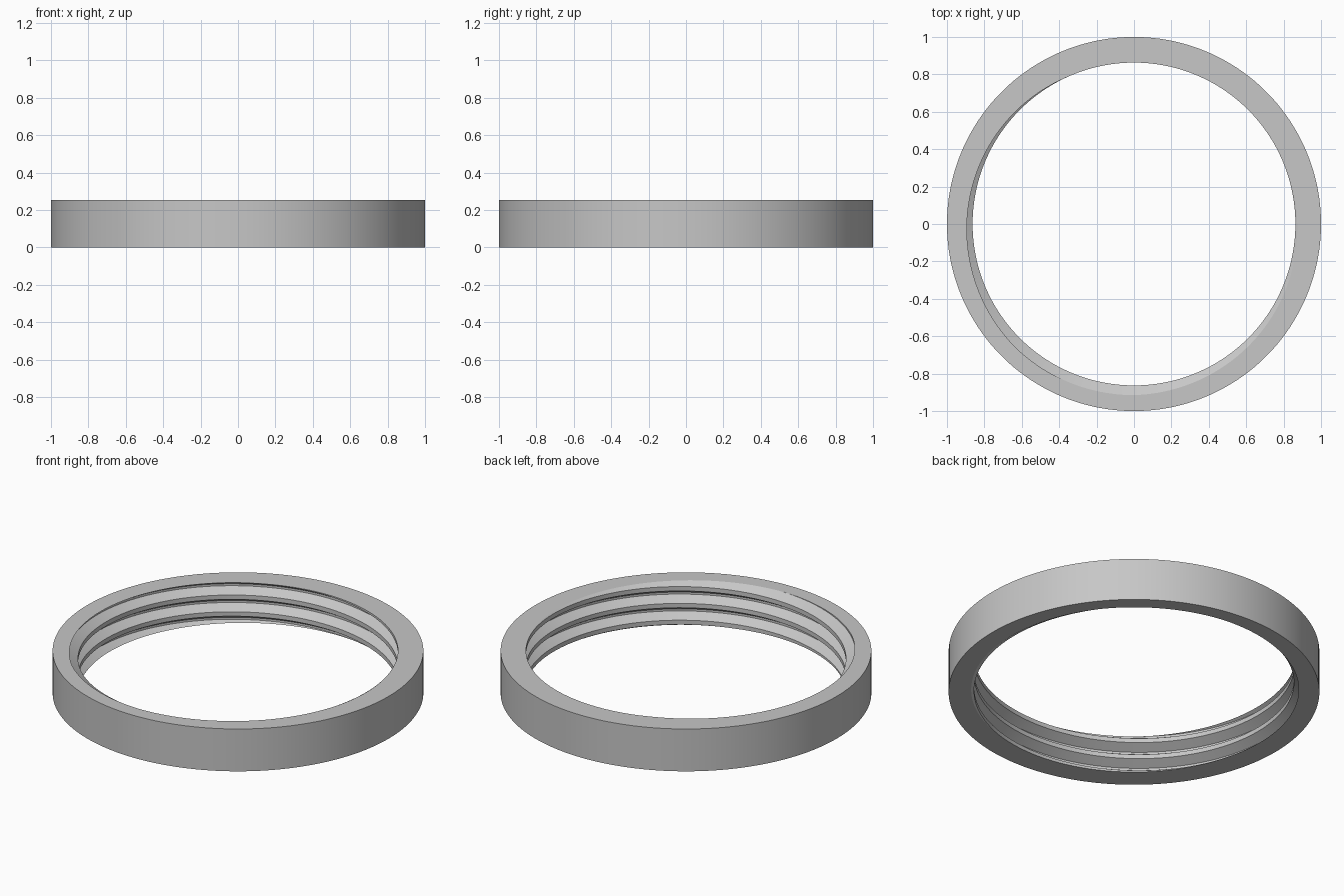
import bpy, bmesh, math

if "Cube" in bpy.data.objects:
    bpy.data.objects.remove(bpy.data.objects["Cube"], do_unlink=True)

# Ring and thread dimensions
HEIGHT, OUTER = 0.252, 1.0
CREST, ROOT = 0.863, 0.915
PITCH, SEGMENTS = 0.1, 180
# Thread profile over one pitch, going up: (fraction of pitch, radius)
PROFILE = [(0, CREST), (0.26, CREST), (0.57, ROOT), (0.69, ROOT)]
# The lower crest corner reaches the top rim at this angle
START = HEIGHT - PITCH * 115 / 360


def thread_radius(z, turn):
    """Inner radius at a height, for an angle given in turns."""
    t = ((z - START) / PITCH - turn) % 1
    corners = PROFILE + [(1, CREST)]
    for (t0, r0), (t1, r1) in zip(corners, corners[1:]):
        if t <= t1:
            return r0 + (r1 - r0) * (t - t0) / (t1 - t0)


def add_column(bm, turn):
    """Inner thread points, clipped at both rims, and the two outer points."""
    c, s = math.cos(turn * math.tau), math.sin(turn * math.tau)
    inner = []
    for k in range(-5, 3):
        for t, r in PROFILE:
            z = START + PITCH * (k + t + turn)
            if not 0 < z < HEIGHT:
                z = min(max(z, 0), HEIGHT)
                r = thread_radius(z, turn)
            inner.append(bm.verts.new((r * c, r * s, z)))
    outer = [bm.verts.new((OUTER * c, OUTER * s, z)) for z in (0, HEIGHT)]
    return inner, outer


# Threaded ring
bm = bmesh.new()
columns = [add_column(bm, i / SEGMENTS) for i in range(SEGMENTS)]
for i, (inner, outer) in enumerate(columns):
    next_inner, next_outer = columns[(i + 1) % SEGMENTS]
    if i == SEGMENTS - 1:
        # The helix climbs one pitch per turn, so the seam shifts by one profile
        step = len(PROFILE)
        next_inner = next_inner[step:] + next_inner[-1:] * step
    for a, b, c, d in zip(inner, inner[1:], next_inner[1:], next_inner):
        corners = list(dict.fromkeys((a, b, c, d)))
        if len(corners) > 2:
            bm.faces.new(corners)
    bm.faces.new((outer[0], inner[0], next_inner[0], next_outer[0]))
    bm.faces.new((inner[-1], outer[1], next_outer[1], next_inner[-1]))
    bm.faces.new((outer[1], outer[0], next_outer[0], next_outer[1]))
bmesh.ops.remove_doubles(bm, verts=bm.verts, dist=0.00001)
bmesh.ops.recalc_face_normals(bm, faces=bm.faces)

mesh = bpy.data.meshes.new("threaded_ring")
bm.to_mesh(mesh)
bm.free()
ring = bpy.data.objects.new("threaded_ring", mesh)
bpy.context.collection.objects.link(ring)

# Plain grey material
grey = bpy.data.materials.new("plain_grey")
grey.use_nodes = True
colour = (0.57, 0.57, 0.57, 1)
grey.diffuse_color = colour
grey.node_tree.nodes["Principled BSDF"].inputs["Base Color"].default_value = colour
mesh.materials.append(grey)

# Smooth around the ring, sharp along rims and thread corners
bpy.ops.object.select_all(action="DESELECT")
ring.select_set(True)
bpy.context.view_layer.objects.active = ring
bpy.ops.object.shade_smooth_by_angle(angle=math.radians(25))
